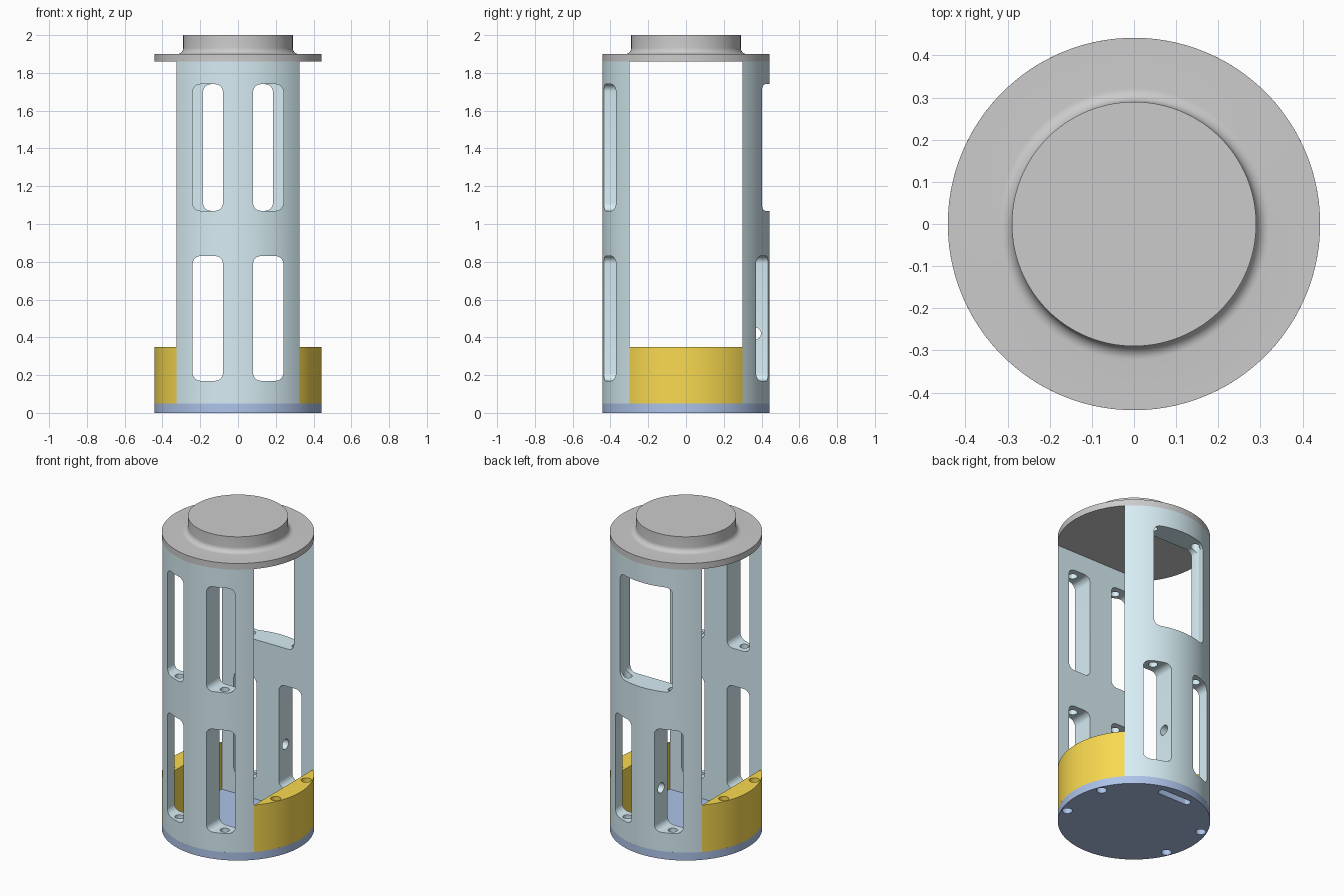
import bpy, bmesh, math
from mathutils import Matrix

if "Cube" in bpy.data.objects:
    bpy.data.objects.remove(bpy.data.objects["Cube"])

R = 0.442                 # outer radius
CX, CY = 0.325, 0.30      # corner where wall and side segments meet
pi = math.pi


def material(name, rgb):
    m = bpy.data.materials.new(name)
    m.diffuse_color = (*rgb, 1)
    m.use_nodes = True
    m.node_tree.nodes["Principled BSDF"].inputs["Base Color"].default_value = m.diffuse_color
    return m


STEEL = material("pale_blue", (0.68, 0.85, 0.91))
YELLOW = material("yellow", (0.95, 0.70, 0.08))
BLUE = material("blue", (0.42, 0.55, 0.82))


def prism(name, pts, z0, z1, mat=None, matrix=None):
    """Extrude a closed xy outline from z0 to z1."""
    bm = bmesh.new()
    face = bm.faces.new([bm.verts.new((x, y, z0)) for x, y in pts])
    ext = bmesh.ops.extrude_face_region(bm, geom=[face])
    up = [v for v in ext["geom"] if isinstance(v, bmesh.types.BMVert)]
    bmesh.ops.translate(bm, verts=up, vec=(0, 0, z1 - z0))
    if matrix:
        bm.transform(matrix)
    bmesh.ops.recalc_face_normals(bm, faces=bm.faces)
    me = bpy.data.meshes.new(name)
    bm.to_mesh(me)
    bm.free()
    ob = bpy.data.objects.new(name, me)
    bpy.context.collection.objects.link(ob)
    if mat:
        me.materials.append(mat)
    return ob


def arc(cx, cy, r, a0, a1, n):
    return [(cx + r * math.cos(a0 + (a1 - a0) * i / n),
             cy + r * math.sin(a0 + (a1 - a0) * i / n)) for i in range(n + 1)]


def circle(cx, cy, r, n=24):
    return arc(cx, cy, r, 0, 2 * pi, n)[:-1]


def rounded(x0, x1, y0, y1, r, n=6):
    pts = []
    for k, (cx, cy) in enumerate([(x1 - r, y1 - r), (x0 + r, y1 - r),
                                  (x0 + r, y0 + r), (x1 - r, y0 + r)]):
        pts += arc(cx, cy, r, k * pi / 2, (k + 1) * pi / 2, n)
    return pts


def cut(ob, cutters):
    """Subtract each cutter in turn and bake the result."""
    for c in cutters:
        c.hide_render = True
        mod = ob.modifiers.new("cut", 'BOOLEAN')
        mod.operation, mod.solver, mod.object = 'DIFFERENCE', 'EXACT', c
    dg = bpy.context.evaluated_depsgraph_get()
    me = bpy.data.meshes.new_from_object(ob.evaluated_get(dg))
    ob.modifiers.clear()
    ob.data = me
    for c in cutters:
        bpy.data.objects.remove(c)


def smooth(ob):
    bpy.ops.object.select_all(action='DESELECT')
    ob.select_set(True)
    bpy.context.view_layer.objects.active = ob
    bpy.ops.object.shade_smooth_by_angle(angle=math.radians(30))


def hole(x, y, z0, z1, r=0.027):
    return prism("cutter", circle(x, y, r), z0, z1)


def window(x0, x1, z0, z1, side):
    """Rounded window cut along y through the front (-1) or back (1) wall."""
    stand = Matrix.Rotation(pi / 2, 4, 'X')     # (x, y, z) -> (x, -z, y)
    a, b = (0.2, 0.6) if side < 0 else (-0.6, -0.2)
    return prism("cutter", rounded(x0, x1, z0, z1, 0.04), a, b, matrix=stand)


# Front and back walls, each a lower and an upper solid circular segment
half = math.atan2(CX, CY)
for side, label in ((-1, "front"), (1, "back")):
    outline = arc(0, 0, R, side * pi / 2 - half, side * pi / 2 + half, 36)
    for level, z0, z1, w0, w1 in (("lower", 0.05, 0.95, 0.17, 0.83),
                                  ("upper", 0.95, 1.86, 1.07, 1.74)):
        wall = prism(f"{label}_wall_{level}", outline, z0, z1, STEEL)
        if side > 0 and level == "upper":
            cutters = [window(-0.185, 0.185, w0, w1, side)]
        else:
            cutters = [window(0.08, 0.24, w0, w1, side), window(-0.24, -0.08, w0, w1, side)]
        # Bolt holes running the full height
        cutters += [hole(x, side * 0.362, z0 - 0.1, z1 + 0.1) for x in (-0.16, 0.16)]
        if side > 0 and level == "lower":
            # Cross hole through the web between the two back windows
            lay = Matrix.Translation((0, 0.365, 0.42)) @ Matrix.Rotation(pi / 2, 4, 'Y')
            cutters.append(prism("cutter", circle(0, 0, 0.032), -0.12, 0.12, matrix=lay))
        cut(wall, cutters)
        smooth(wall)

# Yellow side weights
quarter = math.atan2(CY, CX)
for side, label in ((0, "right"), (pi, "left")):
    block = prism(f"{label}_weight", arc(0, 0, R, side - quarter, side + quarter, 32),
                  0.05, 0.35, YELLOW)
    sx = 1 if side == 0 else -1
    cut(block, [hole(sx * 0.375, y, -0.1, 0.5, 0.03) for y in (-0.155, 0.155)])
    smooth(block)

# Base plate with four bolt holes and a cable slot
base = prism("base_plate", circle(0, 0, R, 128), 0, 0.05, BLUE)
cut(base, [hole(x, y, -0.1, 0.1, 0.03) for x in (-0.375, 0.375) for y in (-0.155, 0.155)]
    + [prism("cutter", rounded(-0.115, 0.115, 0.342, 0.388, 0.022), -0.1, 0.1)])
smooth(base)

# Top cap: flange, fillet and raised boss, spun from a profile
profile = [(0, 1.86), (R, 1.86), (R, 1.90)]
profile += arc(0.322, 1.932, 0.032, -pi / 2, -pi, 8)
profile += [(0.29, 2.0), (0, 2.0)]
bm = bmesh.new()
vs = [bm.verts.new((r, 0, z)) for r, z in profile]
es = [bm.edges.new(p) for p in zip(vs, vs[1:])]
bmesh.ops.spin(bm, geom=vs + es, cent=(0, 0, 0), axis=(0, 0, 1),
               angle=2 * pi, steps=128, use_duplicate=False)
bmesh.ops.remove_doubles(bm, verts=bm.verts, dist=1e-5)
bmesh.ops.recalc_face_normals(bm, faces=bm.faces)
mesh = bpy.data.meshes.new("top_cap")
bm.to_mesh(mesh)
bm.free()
cap = bpy.data.objects.new("top_cap", mesh)
bpy.context.collection.objects.link(cap)
smooth(cap)
